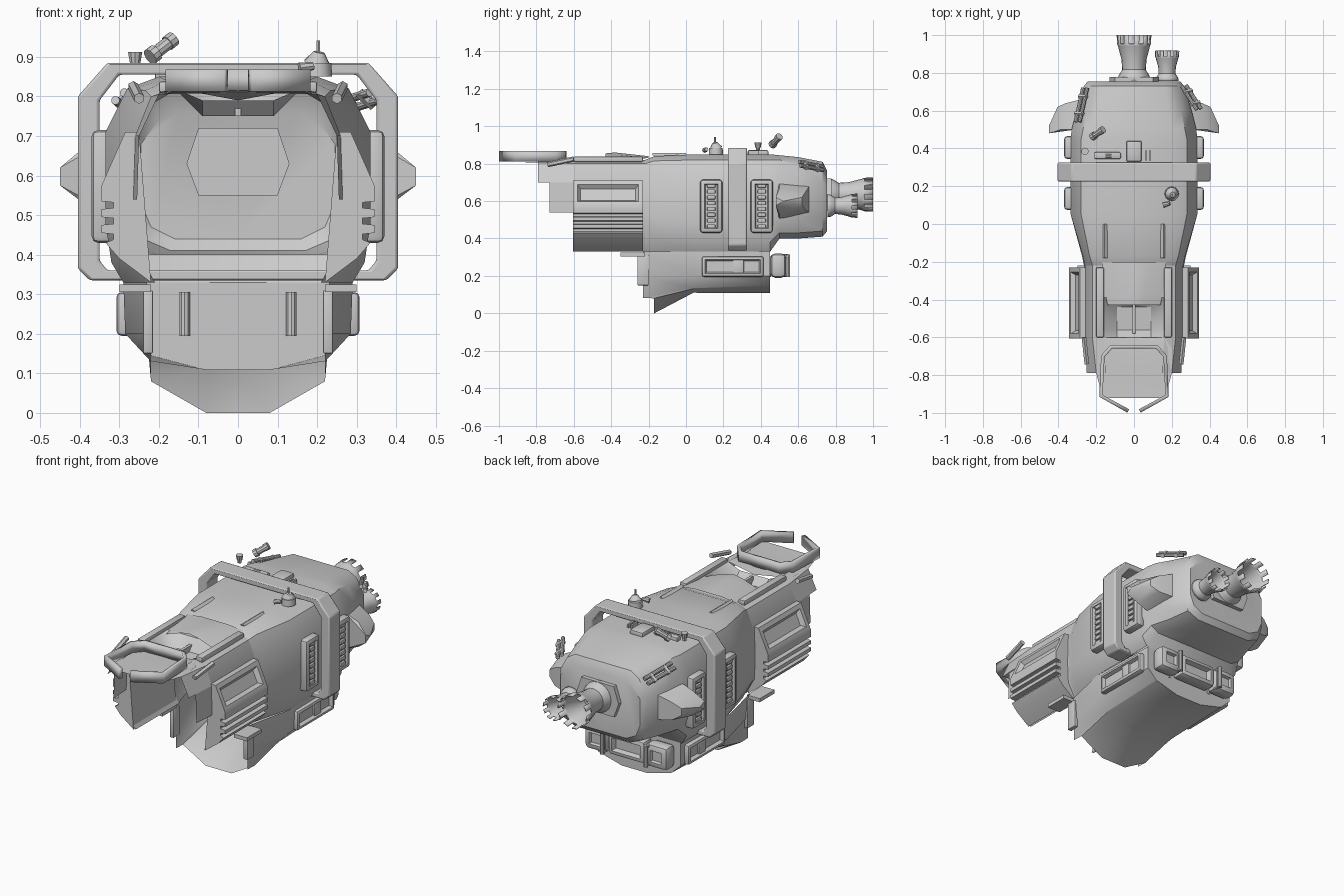
import bpy, bmesh, math
from mathutils import Vector, Matrix

if "Cube" in bpy.data.objects:
    bpy.data.objects.remove(bpy.data.objects["Cube"])


def finish(name, bm, mirror=False):
    bmesh.ops.recalc_face_normals(bm, faces=bm.faces)
    me = bpy.data.meshes.new(name)
    bm.to_mesh(me)
    bm.free()
    ob = bpy.data.objects.new(name, me)
    bpy.context.collection.objects.link(ob)
    if mirror:
        m = ob.modifiers.new("mirror", "MIRROR")
        m.merge_threshold = 0.0005
    return ob


def loft(name, sections, keep, cap=False):
    """Half-shell through (y, [(x, z, dy)]) sections; keep = strips per bay."""
    bm = bmesh.new()
    rows = [[bm.verts.new((p[0], y + (p[2] if len(p) > 2 else 0), p[1])) for p in pts]
            for y, pts in sections]
    for k, (a, b) in zip(keep, zip(rows, rows[1:])):
        for i in range(min(k, len(a) - 1)):
            bm.faces.new((a[i], a[i + 1], b[i + 1], b[i]))
    if cap:
        bm.faces.new(rows[-1])
    bmesh.ops.delete(bm, geom=[v for v in bm.verts if not v.link_faces], context="VERTS")
    return finish(name, bm, True)


def box(name, lo, hi, bevel=0, inset=None, mirror=False):
    """Box from corner to corner; inset = (axis, border, depth) recesses the + face."""
    bm = bmesh.new()
    lo, hi = Vector(lo), Vector(hi)
    s = hi - lo
    bmesh.ops.create_cube(bm, size=1, matrix=Matrix.Translation((lo + hi) / 2) @ Matrix.Diagonal((*s, 1)))
    if bevel:
        bmesh.ops.bevel(bm, geom=bm.edges[:], offset=bevel, segments=2, affect="EDGES", profile=0.5)
    if inset:
        f = max((f for f in bm.faces if f.normal[inset[0]] > 0.99), key=lambda f: f.calc_area())
        bmesh.ops.inset_region(bm, faces=[f], thickness=inset[1], depth=0)
        bmesh.ops.inset_region(bm, faces=[f], thickness=inset[2] * 0.5, depth=-inset[2])
    return finish(name, bm, mirror)


def rod(name, a, b, r1, r2=None, seg=10, mirror=False):
    a, b = Vector(a), Vector(b)
    d = b - a
    bm = bmesh.new()
    mat = Matrix.Translation((a + b) / 2) @ d.to_track_quat("Z", "Y").to_matrix().to_4x4()
    bmesh.ops.create_cone(bm, cap_ends=True, segments=seg, radius1=r1,
                          radius2=r1 if r2 is None else r2, depth=d.length, matrix=mat)
    return finish(name, bm, mirror)


def prism(name, prof, y0, y1, inset=None, mirror=True):
    """Extrude an (x, z) outline along y; inset = (edge, border, depth)."""
    bm = bmesh.new()
    a = [bm.verts.new((x, y0, z)) for x, z in prof]
    b = [bm.verts.new((x, y1, z)) for x, z in prof]
    n = len(prof)
    sides = [bm.faces.new((a[i], a[(i + 1) % n], b[(i + 1) % n], b[i])) for i in range(n)]
    bm.faces.new(a)
    bm.faces.new(b)
    bmesh.ops.recalc_face_normals(bm, faces=bm.faces)
    if inset:
        f = sides[inset[0]]
        bmesh.ops.inset_region(bm, faces=[f], thickness=inset[1])
        bmesh.ops.inset_region(bm, faces=[f], thickness=inset[2], depth=-inset[2])
    return finish(name, bm, mirror)


def wall(name, path, t, z0, z1):
    """Vertical strip of thickness t along an (x, y) path, mirrored in x."""
    bm = bmesh.new()
    lo = [bm.verts.new((x, y, z0)) for x, y in path]
    hi = [bm.verts.new((x, y, z1)) for x, y in path]
    for i in range(len(path) - 1):
        bm.faces.new((lo[i], lo[i + 1], hi[i + 1], hi[i]))
    s = finish(name, bm, True).modifiers.new("thickness", "SOLIDIFY")
    s.thickness, s.offset = t, 0


# Upper hull shell, open at the front and into the belly
nose = [(0, .815), (.15, .815), (.20, .805), (.25, .70), (.255, .54)]
neck = [(0, .82), (.16, .82), (.22, .80), (.26, .70), (.265, .54), (.26, .42), (.21, .33), (0, .33)]
shoulder = [(0, .84), (.18, .84), (.235, .815), (.27, .71), (.275, .5), (.265, .40), (.23, .33), (0, .33)]
mid = [(0, .85), (.20, .85), (.28, .82), (.335, .71), (.335, .48), (.32, .38), (.29, .33), (0, .33)]
aft = [(0, .845), (.20, .845), (.27, .82), (.33, .71), (.33, .49), (.30, .43), (.25, .40), (0, .40)]
tail = [(0, .835), (.18, .835), (.25, .80), (.305, .71), (.305, .50), (.27, .43), (.20, .40), (0, .40)]
rear = [(0, .81), (.17, .81), (.22, .78), (.265, .70), (.265, .51), (.24, .44), (.17, .41), (0, .41)]
end = [(0, .76), (.15, .76), (.20, .74), (.245, .68), (.245, .53), (.22, .47), (.16, .44), (0, .44)]
for nm, y0, i0, i1 in (("nose_brow", -.79, 1, 3), ("nose_cheek", -.73, 3, 4)):
    loft(nm, [(y0, nose[i0:i1 + 1]), (-.60, neck[i0:i1 + 1])], [9])
loft("hull_neck", [(-.60, neck[1:]), (-.22, neck[1:])], [5])
loft("neck_roof", [(-.39, neck[:2]), (-.22, neck[:2])], [1])
loft("main_hull", [(-.22, neck), (-.17, shoulder), (.05, mid), (.45, mid), (.50, aft),
                   (.60, tail), (.73, rear), (.755, end)], [6, 6, 6, 7, 7, 7, 7], cap=True)

# Belly with a stepped open front and a flat rear
lip = [(.23, .33, -.02), (.22, .20, -.02), (.22, .082, -.02), (.22, .08, .04), (.08, 0, .04), (0, 0, .04)]
keel = [(.29, .33), (.285, .20), (.225, .135), (.22, .132), (.08, .11), (0, .11)]
stern = [(.28, .33), (.28, .20), (.225, .148), (.22, .145), (.08, .108), (0, .108)]
loft("belly", [(-.21, lip), (.04, keel), (.45, stern + [(0, .33)])], [5, 5], cap=True)

# Roof hatch recess and roof trim
loft("hatch_recess", [(-.60, [(0, .79), (.09, .79), (.16, .82)]), (-.56, [(0, .75), (.09, .75), (.16, .82)]),
                      (-.44, [(0, .76), (.09, .76), (.16, .82)]), (-.39, [(0, .82), (.1, .82), (.16, .82)])], [9] * 3)
loft("hatch_ridge", [(-.43, [(0, .855), (.05, .845), (.14, .815)]),
                     (-.38, [(0, .86), (.05, .85), (.15, .82)]), (-.20, [(0, .84), (.08, .84), (.17, .83)])], [9] * 2)
box("hatch_spine", (-.008, -.58, .75), (.008, -.40, .79))
box("neck_rail", (.16, -.60, .81), (.20, -.23, .838), .006, mirror=True)
prism("roof_fairing", [(.14, .845), (.165, .845), (.155, .856)], -.18, 0)

# Nose deck and U-shaped visor rim
loft("nose_deck", [(-.92, [(0, .81), (.165, .81)]), (-.79, [(0, .81), (.20, .805)]),
                   (-.66, [(0, .815), (.20, .81)]), (-.60, [(0, .79), (.16, .82)])], [1] * 3)
wall("visor_rim", [(0, -.65), (.12, -.65), (.165, -.70), (.175, -.91), (.03, -.99)], .02, .812, .868)
rod("nose_slat", (.25, -.74, .795), (.265, -.60, .825), .014, seg=6, mirror=True)

# Hoop around the hull
outer = [(.33, .885), (.405, .80), (.405, .365), (.375, .335)]
inner = [(.30, .855), (.35, .79), (.35, .385), (.33, .36)]
bm = bmesh.new()
loops = []
for prof, y in ((outer, .225), (outer, .325), (inner, .325), (inner, .225)):
    pts = prof + [(-x, z) for x, z in reversed(prof)]
    loops.append([bm.verts.new((x, y, z)) for x, z in pts])
for a, b in zip(loops, loops[1:] + loops[:1]):
    for i in range(8):
        bm.faces.new((a[i], a[(i + 1) % 8], b[(i + 1) % 8], b[i]))
bv = finish("hull_hoop", bm).modifiers.new("bevel", "BEVEL")
bv.width, bv.segments = .007, 2

# Side pods: sloped recessed panel over horizontal ribs
ribs = []
for z in (.555, .515, .475):
    ribs += [(.345, z), (.345, z - .02), (.315, z - .023), (.315, z - .037)]
prism("side_pod", [(.25, .71), (.285, .71), (.345, .575)] + ribs + [(.335, .43), (.30, .39), (.22, .33)],
      -.605, -.23, inset=(1, .035, .022))

# Vertical light strips on both sides of the hoop
for tag, y in (("front", .135), ("rear", .405)):
    box(tag + "_light_frame", (.31, y - .06, .43), (.37, y + .06, .715), .016, (0, .012, .015), True)
    for i in range(8):
        z = .465 + i * .031
        box(f"{tag}_light_{i}", (.34, y - .022, z - .011), (.366, y + .022, z + .011), .004, mirror=True)

# Belly side frames and rear bumper
box("belly_frame", (.25, .085, .195), (.307, .415, .305), .012, (0, .008, .02), True)
box("belly_frame_divider", (.27, .25, .205), (.298, .31, .295), .008, mirror=True)
box("rear_bumper_centre", (-.11, .452, .195), (.11, .53, .315), .015, (1, .012, .025))
box("rear_bumper_side", (.12, .452, .19), (.255, .535, .32), .025, (1, .012, .015), True)
rod("bumper_handle", (.135, .545, .195), (.135, .545, .315), .012, mirror=True)
for z in (.205, .305):
    rod("bumper_handle_foot", (.135, .50, z), (.135, .545, z), .011, mirror=True)
rod("inner_handle", (.135, .44, .195), (.135, .44, .305), .014, mirror=True)

# Broken brackets along the open belly edge
box("edge_bracket", (.22, -.35, .305), (.30, -.22, .325), mirror=True)
box("edge_bracket_post", (.215, -.26, .15), (.24, -.20, .31), .004, mirror=True)

# Side scoops
bm = bmesh.new()
for p in ((.28, .66, .54), (.28, .66, .68), (.31, .50, .50), (.31, .50, .70), (.39, .50, .67), (.36, .64, .65),
          (.36, .64, .55), (.405, .62, .62), (.405, .62, .58),
          (.39, .50, .53), (.45, .48, .62), (.45, .48, .575), (.45, .52, .60)):
    bm.verts.new(p)
bmesh.ops.convex_hull(bm, input=bm.verts[:])
finish("side_scoop", bm, True)


# Engines with castellated bells
def engine(name, x, z, y0, length, r, seg=20):
    prof = [(-.03, .95), (.08, .9), (.22, .68), (.45, .72), (.75, .92), (.80, .97), (1, 1)]
    bm = bmesh.new()
    rings = [[bm.verts.new((x + r * k * math.cos(2 * math.pi * i / seg), y0 + t * length,
                            z + r * k * math.sin(2 * math.pi * i / seg))) for i in range(seg)] for t, k in prof]
    for j in range(len(rings) - 1):
        for i in range(seg):
            if j < len(rings) - 2 or i % 2 == 0:
                n = (i + 1) % seg
                bm.faces.new((rings[j][i], rings[j][n], rings[j + 1][n], rings[j + 1][i]))
    bm.faces.new(rings[2])
    s = finish(name, bm).modifiers.new("thickness", "SOLIDIFY")
    s.thickness = .006


engine("main_engine", 0, .635, .765, .235, .092)
engine("small_engine", .175, .575, .762, .155, .065)
prism("engine_mount", [(0, .72), (.10, .72), (.13, .63), (.10, .55), (0, .55)], .75, .778)

# Roof equipment
rod("turret_base", (.20, .16, .85), (.20, .16, .885), .038, .036, 12)
rod("turret_cap", (.20, .16, .885), (.205, .155, .912), .034, .014, 12)
rod("turret_mast", (.203, .155, .905), (.203, .155, .942), .005, seg=6)
rod("turret_sensor", (.155, .10, .872), (.19, .11, .877), .014, .010, 8)
box("roof_block", (-.04, .33, .84), (.04, .44, .872), .008)
for x in (.065, .085):
    box("roof_fin", (x - .005, .335, .84), (x + .005, .39, .87))
box("roof_case", (-.21, .345, .84), (-.07, .38, .868), .006)
rod("roof_case_knob", (-.15, .362, .862), (-.12, .362, .862), .012)
rod("roof_post", (-.26, .385, .87), (-.26, .385, .895), .011)
rod("roof_post_cap", (-.26, .385, .885), (-.26, .385, .912), .014, .019)
rod("canister", (-.215, .465, .905), (-.17, .495, .94), .017)
rod("canister_rear_cap", (-.222, .46, .90), (-.208, .47, .911), .022)
rod("canister_front_cap", (-.178, .49, .934), (-.163, .50, .946), .020)

# Paired rods on the tail shoulders
for tag, a, b, step in (("left", (-.31, .54, .79), (-.27, .72, .76), (.022, 0, .02)),
                        ("right", (.275, .735, .765), (.355, .61, .79), (-.022, -.005, .02))):
    a, b, step = Vector(a), Vector(b), Vector(step)
    for i in (0, 1):
        rod(f"{tag}_shoulder_rod_{i}", a + step * i, b + step * i, .011)
    for t in (.25, .75):
        c = a.lerp(b, t)
        rod(tag + "_rod_clamp", c - step * .4, c + step * 1.3, .013, seg=6)

# Smooth shading with sharp edges
bpy.ops.object.select_all(action="DESELECT")
for ob in list(bpy.context.scene.objects):
    ob.select_set(True)
    bpy.context.view_layer.objects.active = ob
bpy.ops.object.shade_smooth_by_angle(angle=math.radians(32))
